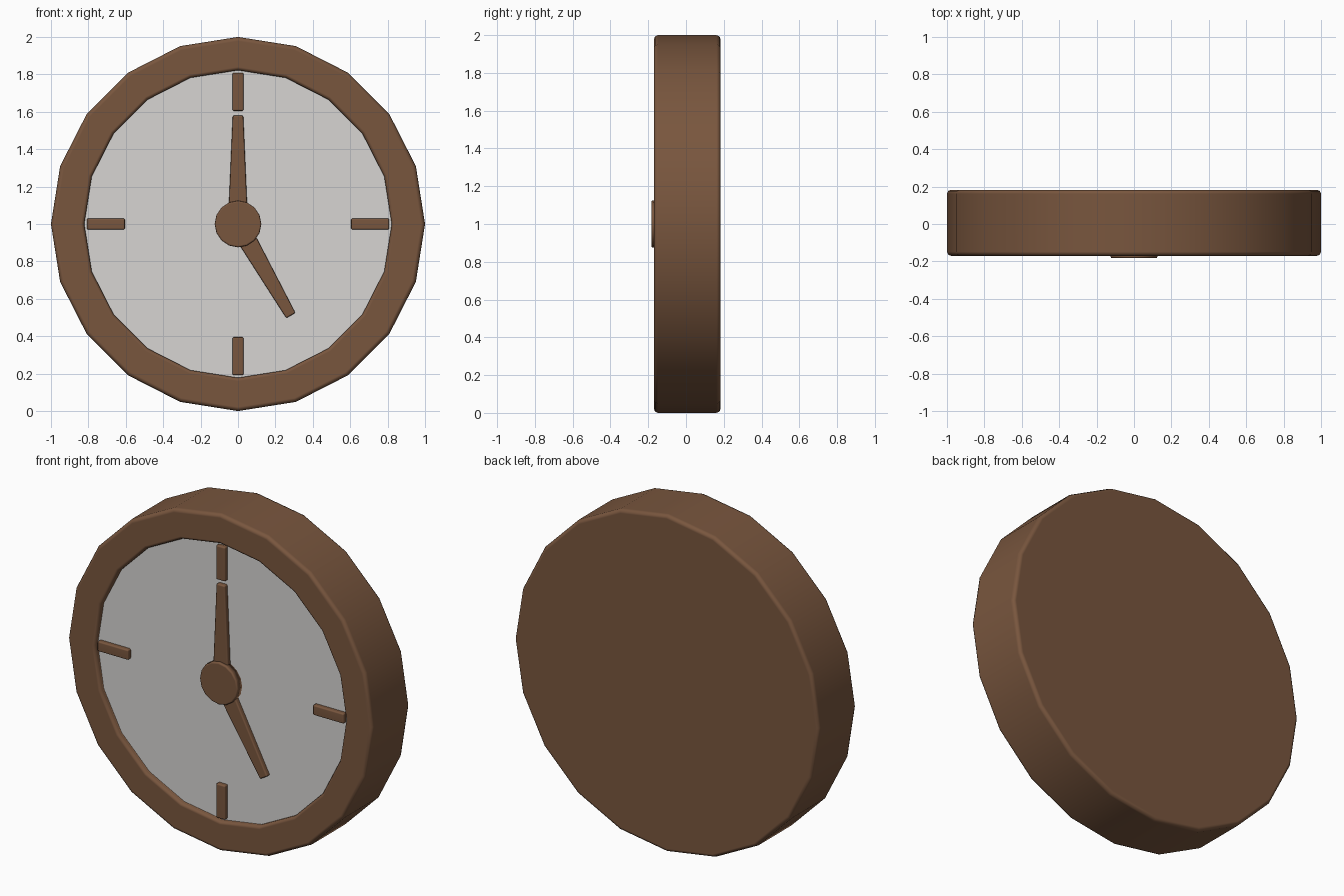
import bpy, bmesh, math
from mathutils import Matrix, Vector

if "Cube" in bpy.data.objects:
    bpy.data.objects.remove(bpy.data.objects["Cube"])


def material(name, color):
    m = bpy.data.materials.new(name)
    m.diffuse_color = (*color, 1)
    m.use_nodes = True
    m.node_tree.nodes["Principled BSDF"].inputs["Base Color"].default_value = m.diffuse_color
    return m


WOOD = material("brown wood", (0.19, 0.093, 0.048))
WHITE = material("off white dial", (0.68, 0.665, 0.65))
CENTRE = Vector((0, 0, 1))
DIAL_Y = -0.14


def finish(name, bm, mat, bevel=0.0):
    bmesh.ops.recalc_face_normals(bm, faces=bm.faces)
    for f in bm.faces:
        f.smooth = True
    me = bpy.data.meshes.new(name)
    bm.to_mesh(me)
    bm.free()
    me.materials.append(mat)
    ob = bpy.data.objects.new(name, me)
    bpy.context.collection.objects.link(ob)
    if bevel:
        b = ob.modifiers.new("bevel", "BEVEL")
        b.width, b.segments, b.limit_method = bevel, 2, "ANGLE"
        b.angle_limit = math.radians(40)
    w = ob.modifiers.new("normals", "WEIGHTED_NORMAL")
    w.weight = 100
    return ob


def turned(name, profile, sides, mat):
    """Turn (radius, y) points about the clock axis and cap both ends."""
    bm = bmesh.new()
    rings = []
    for r, y in profile:
        rings.append([bm.verts.new((r * math.sin(a), y, 1 + r * math.cos(a)))
                      for a in (2 * math.pi * i / sides for i in range(sides))])
    for p, q in zip(rings, rings[1:]):
        for i in range(sides):
            j = (i + 1) % sides
            bm.faces.new((p[i], p[j], q[j], q[i]))
    bm.faces.new(rings[0])
    bm.faces.new(rings[-1])
    return finish(name, bm, mat)


def bar(name, r0, r1, w0, w1, front, clock_angle):
    """Tapered bar from radius r0 to r1, turned clockwise from twelve."""
    bm = bmesh.new()
    outline = [(-w0, r0), (w0, r0), (w1, r1), (-w1, r1)]
    face = bm.faces.new([bm.verts.new((x, front, z)) for x, z in outline])
    ext = bmesh.ops.extrude_face_region(bm, geom=[face])
    for v in ext["geom"]:
        if isinstance(v, bmesh.types.BMVert):
            v.co.y = DIAL_Y + 0.01
    # keep a closed solid: restore the front cap if extrusion removed it
    edges = [e for e in bm.edges if e.is_boundary]
    if edges:
        bmesh.ops.holes_fill(bm, edges=edges)
    turn = Matrix.Translation(CENTRE) @ Matrix.Rotation(math.radians(clock_angle), 4, "Y")
    bmesh.ops.transform(bm, matrix=turn, verts=bm.verts)
    return finish(name, bm, WOOD, 0.008)


# Case with raised rim and closed back
turned("case", [(0.822, DIAL_Y + 0.01), (0.822, -0.153), (0.828, -0.165), (0.84, -0.17),
                (0.978, -0.17), (0.993, -0.164), (1.0, -0.148),
                (1.0, 0.161), (0.993, 0.177), (0.978, 0.183)], 20, WOOD)

# Dial plate
turned("dial", [(0.822, DIAL_Y + 0.008), (0.822, DIAL_Y)], 20, WHITE)

# Quarter-hour markers
for hour in (12, 3, 6, 9):
    bar(f"marker_{hour}", 0.605, 0.808, 0.03, 0.03, -0.166, hour * 30)

# Hands and centre hub
bar("minute_hand", 0.0, 0.58, 0.053, 0.028, -0.166, 0)
bar("hour_hand", 0.0, 0.565, 0.054, 0.028, -0.166, 150)
turned("hub", [(0.125, DIAL_Y + 0.01), (0.125, -0.175), (0.122, -0.181), (0.115, -0.183)], 16, WOOD)
